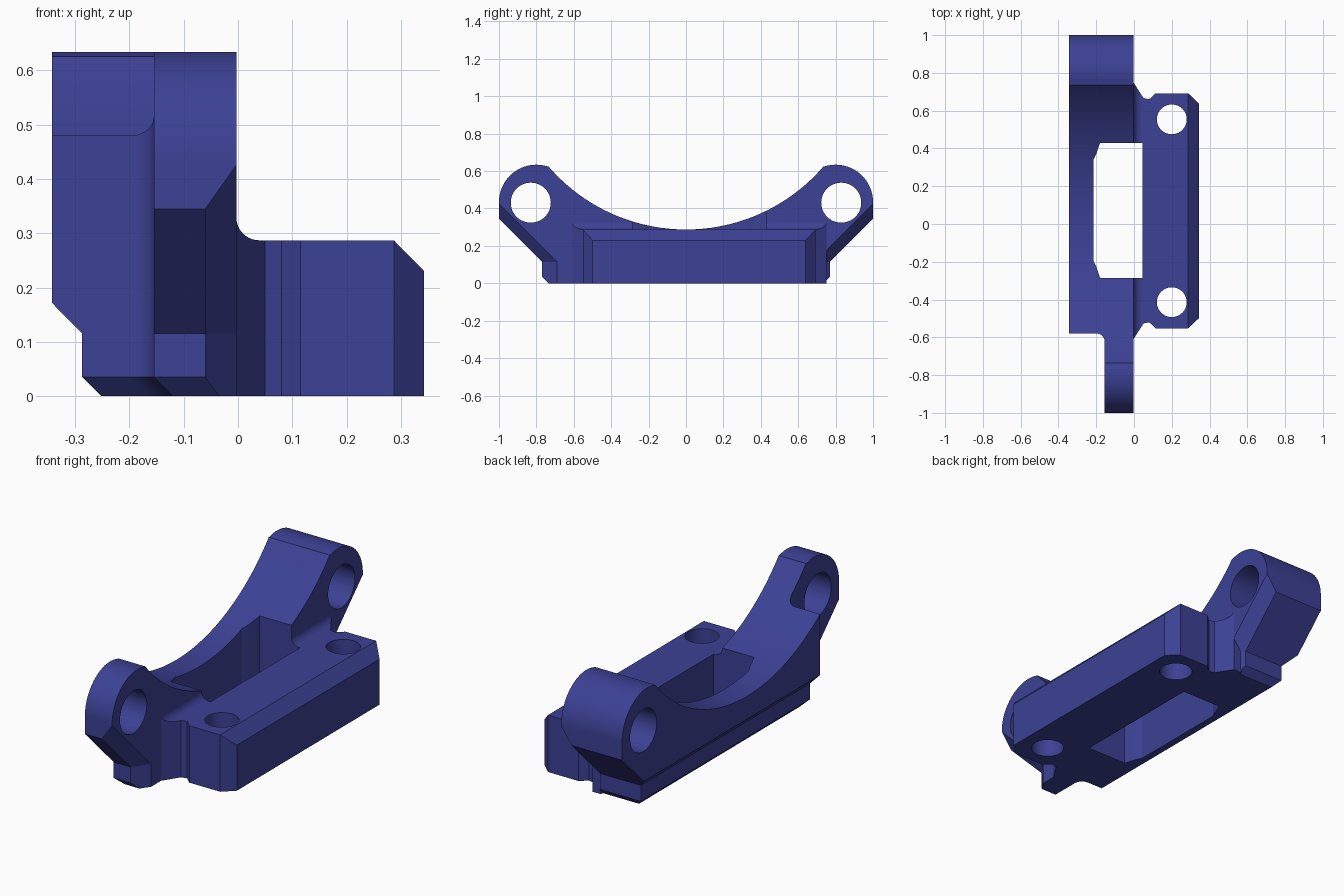
import bpy, bmesh, math

if "Cube" in bpy.data.objects:
    bpy.data.objects.remove(bpy.data.objects["Cube"])

blue = bpy.data.materials.new("dark_blue")
blue.diffuse_color = (0.045, 0.053, 0.30, 1)
blue.use_nodes = True
blue.node_tree.nodes["Principled BSDF"].inputs["Base Color"].default_value = blue.diffuse_color


def loft(name, rings):
    """Closed solid through rings of equal point count."""
    bm = bmesh.new()
    vs = [[bm.verts.new(p) for p in r] for r in rings]
    n = len(rings[0])
    for a, b in zip(vs, vs[1:]):
        for i in range(n):
            j = (i + 1) % n
            bm.faces.new((a[i], a[j], b[j], b[i]))
    bm.faces.new(vs[0])
    bm.faces.new(vs[-1])
    bmesh.ops.recalc_face_normals(bm, faces=bm.faces)
    me = bpy.data.meshes.new(name)
    bm.to_mesh(me)
    bm.free()
    me.materials.append(blue)
    ob = bpy.data.objects.new(name, me)
    bpy.context.collection.objects.link(ob)
    return ob


def prism(name, pts, axis, a, b):
    place = {"x": lambda p, t: (t, p[0], p[1]),
             "y": lambda p, t: (p[0], t, p[1]),
             "z": lambda p, t: (p[0], p[1], t)}[axis]
    return loft(name, [[place(p, t) for p in pts] for t in (a, b)])


def arc(cx, cy, r, a0, a1, n):
    return [(cx + r * math.cos(math.radians(a0 + (a1 - a0) * i / n)),
             cy + r * math.sin(math.radians(a0 + (a1 - a0) * i / n)))
            for i in range(n + 1)]


def circle(cx, cy, r, n):
    return arc(cx, cy, r, 0, 360, n)[:-1]


def combine(target, tool, op="DIFFERENCE"):
    mod = target.modifiers.new("combine", "BOOLEAN")
    mod.operation, mod.solver, mod.object = op, "EXACT", tool
    deps = bpy.context.evaluated_depsgraph_get()
    me = bpy.data.meshes.new_from_object(target.evaluated_get(deps))
    target.modifiers.clear()
    target.data = me
    bpy.data.objects.remove(tool)


RIGHT = -0.003  # right face of the saddle

# saddle with an ear at each end, from its side profile
half = [(0.735, 0), (0.77, 0.035), (0.77, 0.115), (1, 0.345)]
half += arc(0.8, 0.434, 0.2, 0, 107, 24)
profile = half + [(-y, z) for y, z in reversed(half)]
bracket = prism("saddle_bracket", profile, "x", -0.343, RIGHT)

# stepped lower left edge
combine(bracket, prism("undercut", [(-0.343, 0.172), (-0.287, 0.115), (-0.287, 0.035),
                                    (-0.242, -0.01), (-0.5, -0.01), (-0.5, 0.172)], "y", -1.2, 1.2))

# narrow the front ear, with a rounded inner corner and a chamfered foot
corner = [(-0.6, -1.2), (-0.155, -1.2)] + arc(-0.2, -0.624, 0.045, 0, 90, 10) + [(-0.6, -0.579)]
combine(bracket, loft("ear_notch", [[(x + s, y + s, z) for x, y in corner]
                                    for z, s in ((-0.01, 0.045), (0.035, 0), (0.9, 0))]))

# chamfer below both ears on the right
for s in (-1, 1):
    tri = [(RIGHT - 0.077, -0.028), (RIGHT + 0.02, 0.109), (RIGHT + 0.02, -0.028)]
    combine(bracket, loft("ear_chamfer", [[(x, s * (y - d), z) for x, d in tri]
                                          for z, y in ((-0.01, 0.77), (0.115, 0.77), (0.5, 1.155))]))

# mounting block: cross-section trimmed to its plan outline
section = [(-0.05, 0), (0.343, 0), (0.343, 0.23), (0.287, 0.287)]
section += arc(0.039, 0.329, 0.042, 270, 180, 10) + [(-0.05, 0.329)]
block = prism("mounting_block", section, "y", -0.9, 0.9)
mid = 0.07
end = [(0.36, 0.553), (0.287, 0.622), (0.115, 0.622), (0.08, 0.59), (0.05, 0.597),
       (RIGHT, 0.68), (-0.08, 0.68)]
end[0] = (0.36, 0.553)
plan = [(x, mid + y) for x, y in end] + [(x, mid - y) for x, y in reversed(end)]
combine(block, prism("block_outline", plan, "z", -0.1, 0.5), "INTERSECT")
combine(bracket, block, "UNION")

# curved seat, central window, ear bores and screw holes
combine(bracket, prism("seat_cut", circle(0, 1.257, 0.9695, 180), "x", -0.5, 0.046))
window = [(-0.18, -0.285), (0.045, -0.285), (0.045, 0.43), (-0.18, 0.43),
          (-0.2, 0.37), (-0.215, 0.34), (-0.215, -0.195), (-0.2, -0.225)]
combine(bracket, prism("window_cut", window, "z", -0.1, 0.8))
for s in (-1, 1):
    combine(bracket, prism("ear_bore", circle(s * 0.83, 0.431, 0.107, 48), "x", -0.5, 0.2))
    combine(bracket, prism("screw_hole", circle(0.2, mid + s * 0.484, 0.079, 40), "z", -0.1, 0.5))

bpy.context.view_layer.objects.active = bracket
bracket.select_set(True)
bpy.ops.object.shade_smooth_by_angle(angle=math.radians(25))
